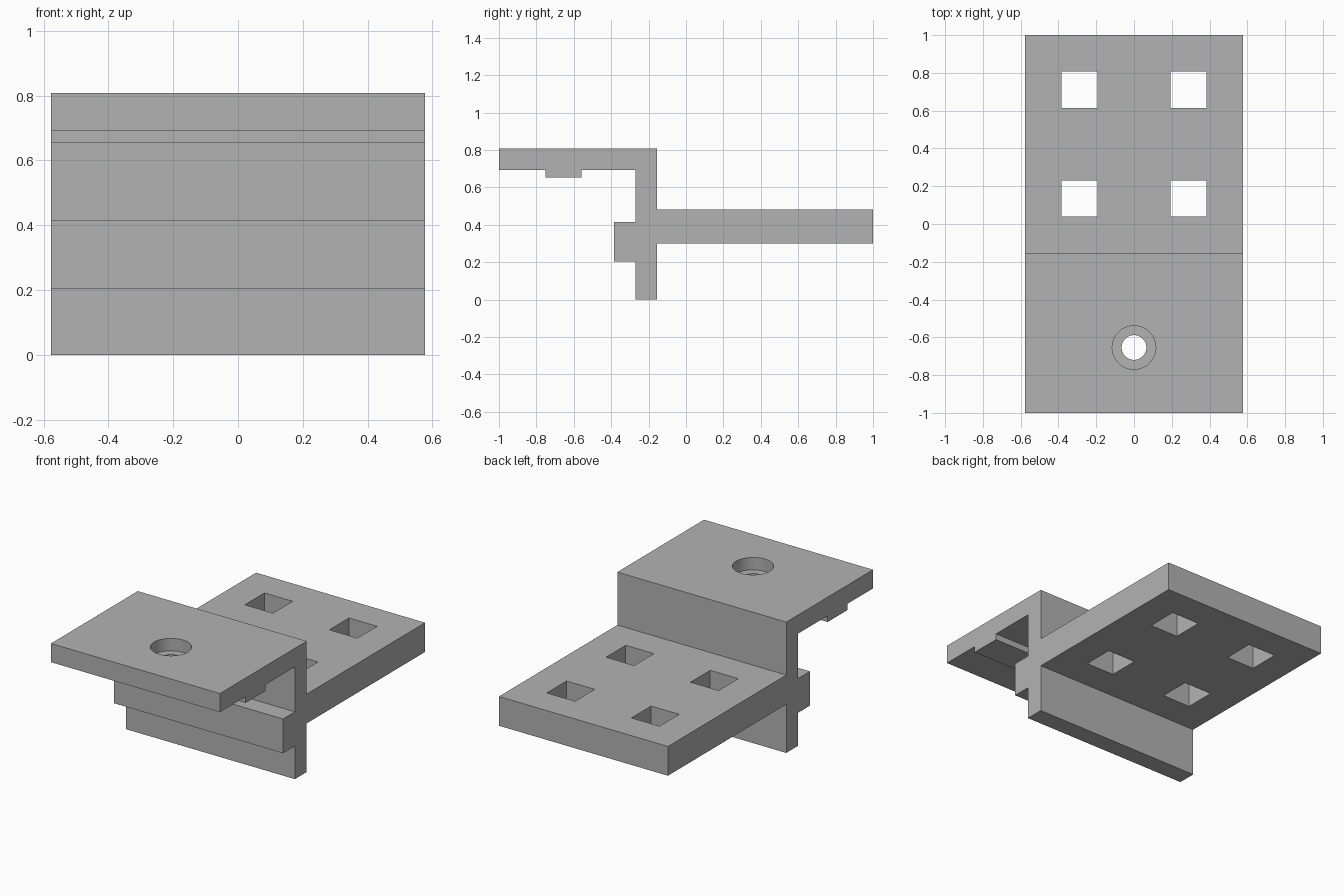
import bpy
import bmesh

cube = bpy.data.objects.get("Cube")
if cube:
    bpy.data.objects.remove(cube, do_unlink=True)

U = 1 / 26          # design unit
HALF_WIDTH = 15 * U

grey = bpy.data.materials.new("plain grey")
grey.use_nodes = True
colour = (0.45, 0.45, 0.45, 1)
grey.diffuse_color = colour
grey.node_tree.nodes["Principled BSDF"].inputs["Base Color"].default_value = colour


def extrude_profile(name, points):
    """Extrude a (y, z) outline across the full width."""
    bm = bmesh.new()
    face = bm.faces.new([bm.verts.new((-HALF_WIDTH, y * U, z * U)) for y, z in points])
    new = bmesh.ops.extrude_face_region(bm, geom=[face])["geom"]
    verts = [v for v in new if isinstance(v, bmesh.types.BMVert)]
    bmesh.ops.translate(bm, verts=verts, vec=(2 * HALF_WIDTH, 0, 0))
    bmesh.ops.recalc_face_normals(bm, faces=bm.faces)
    mesh = bpy.data.meshes.new(name)
    bm.to_mesh(mesh)
    bm.free()
    mesh.materials.append(grey)
    obj = bpy.data.objects.new(name, mesh)
    bpy.context.collection.objects.link(obj)
    return obj


def cut(target, cutter):
    """Subtract a cutter and discard it."""
    cutter.hide_render = True
    mod = target.modifiers.new("cut", "BOOLEAN")
    mod.operation = "DIFFERENCE"
    mod.solver = "EXACT"
    mod.object = cutter
    bpy.context.view_layer.objects.active = target
    bpy.ops.object.modifier_apply(modifier=mod.name)
    bpy.data.objects.remove(cutter, do_unlink=True)


# Bracket: top plate with rib, upright web with front ledge, rear shelf
bracket = extrude_profile("bracket", [
    (-26, 21), (-4, 21), (-4, 12.5), (26, 12.5), (26, 7.8), (-4, 7.8),
    (-4, 0), (-7, 0), (-7, 5.3), (-10, 5.3), (-10, 10.8), (-7, 10.8),
    (-7, 18), (-14.5, 18), (-14.5, 17), (-19.5, 17), (-19.5, 18), (-26, 18),
])

# Square holes through the shelf
for x in (-7.5, 7.5):
    for y in (3.5, 18.5):
        bpy.ops.mesh.primitive_cube_add(size=1, location=(x * U, y * U, 10 * U))
        hole = bpy.context.object
        hole.scale = (5 * U, 5 * U, 8 * U)
        cut(bracket, hole)

# Screw hole and its counterbore
for radius, bottom in ((1.7, 15), (3, 19)):
    height = 23 - bottom
    bpy.ops.mesh.primitive_cylinder_add(
        vertices=64, radius=radius * U, depth=height * U,
        location=(0, -17 * U, (bottom + height / 2) * U))
    cut(bracket, bpy.context.object)

bpy.ops.object.select_all(action="DESELECT")
bracket.select_set(True)
bpy.context.view_layer.objects.active = bracket
bpy.ops.object.shade_smooth_by_angle()
